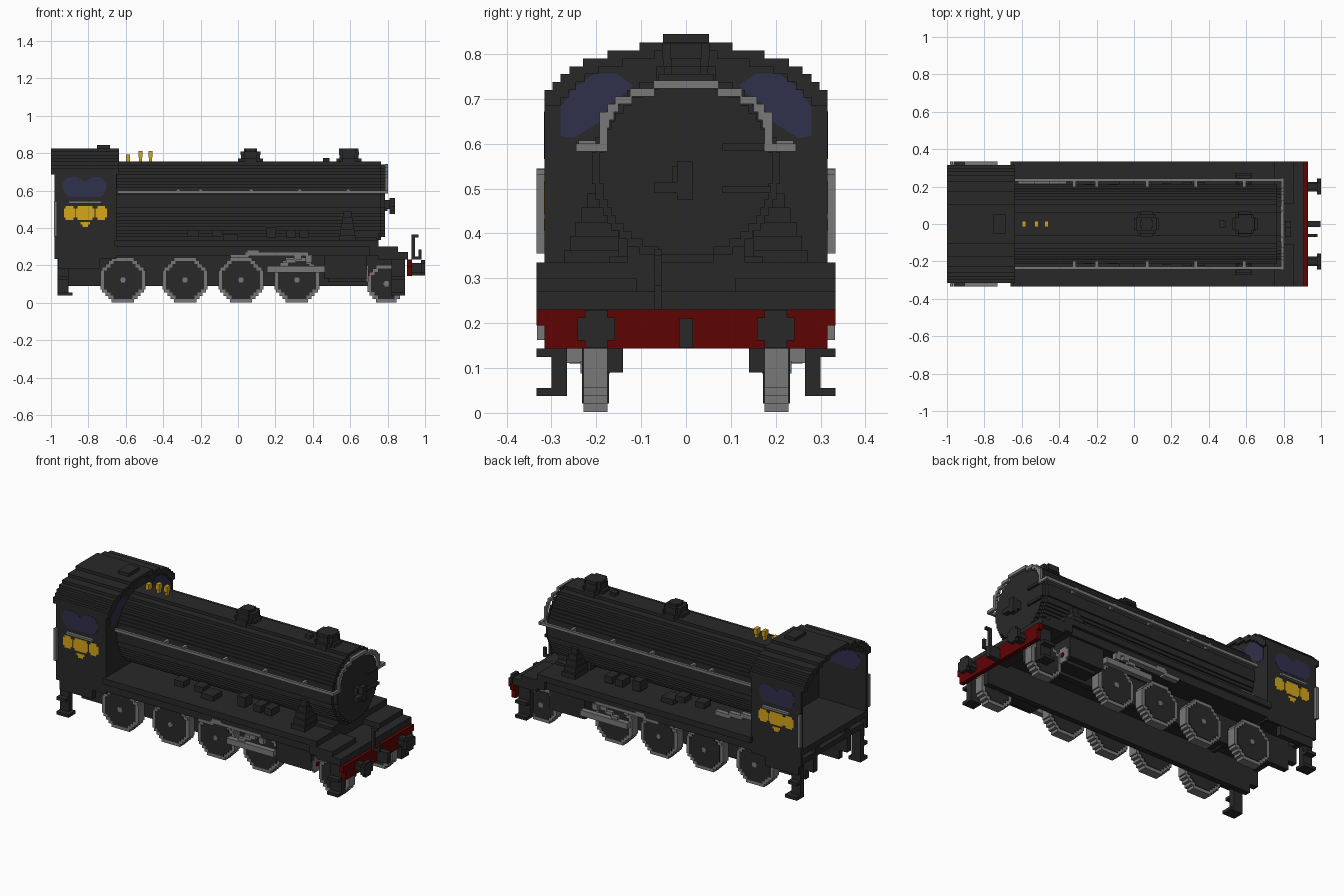
import bpy, bmesh, math

cube = bpy.data.objects.get("Cube")
if cube:
    bpy.data.objects.remove(cube, do_unlink=True)

V = 0.0175  # block size of the stepped surfaces


def material(name, r, g, b):
    m = bpy.data.materials.new(name)
    m.use_nodes = True
    m.diffuse_color = (r, g, b, 1)
    m.node_tree.nodes["Principled BSDF"].inputs["Base Color"].default_value = (r, g, b, 1)
    return m


BLACK = material("charcoal black", 0.022, 0.022, 0.022)
GREY = material("steel grey", 0.19, 0.19, 0.19)
RED = material("dark red", 0.115, 0.001, 0.001)
YELLOW = material("golden yellow", 0.66, 0.385, 0.01)
GLASS = material("dusk blue glass", 0.03, 0.029, 0.072)


def finish(name, bm, mat):
    bmesh.ops.recalc_face_normals(bm, faces=bm.faces)
    me = bpy.data.meshes.new(name)
    bm.to_mesh(me)
    bm.free()
    me.materials.append(mat)
    ob = bpy.data.objects.new(name, me)
    bpy.context.collection.objects.link(ob)
    return ob


def boxes(name, mat, items, both=False):
    """Boxes given as (x0, x1, y0, y1, z0, z1); both adds the mirrored side."""
    bm = bmesh.new()
    items = list(items)
    if both:
        items += [(a, b, -d, -c, e, f) for a, b, c, d, e, f in items]
    for x0, x1, y0, y1, z0, z1 in items:
        vs = bmesh.ops.create_cube(bm, size=1)["verts"]
        for v in vs:
            v.co = ((x0 + x1) / 2 + v.co.x * (x1 - x0),
                    (y0 + y1) / 2 + v.co.y * (y1 - y0),
                    (z0 + z1) / 2 + v.co.z * (z1 - z0))
    return finish(name, bm, mat)


def prism(name, mat, axis, spans, outlines):
    """Extrude each flat outline along the axis over each (start, end) span."""
    place = {"x": lambda a, u, w: (a, u, w), "y": lambda a, u, w: (u, a, w),
             "z": lambda a, u, w: (u, w, a)}[axis]
    bm = bmesh.new()
    for a0, a1 in spans:
        for pts in outlines:
            lo = [bm.verts.new(place(a0, u, w)) for u, w in pts]
            hi = [bm.verts.new(place(a1, u, w)) for u, w in pts]
            bm.faces.new(lo)
            bm.faces.new(hi)
            for i in range(len(pts)):
                j = (i + 1) % len(pts)
                bm.faces.new((lo[i], lo[j], hi[j], hi[i]))
    return finish(name, bm, mat)


def steps(rows, cu=0.0):
    """Stepped symmetric outline from rows of (bottom, top, half width)."""
    right = [p for w0, w1, h in rows for p in ((cu + h, w0), (cu + h, w1))]
    return right + [(2 * cu - u, w) for u, w in reversed(right)]


def disc(cu, cw, r, octagon=False):
    """Stepped round or octagonal outline."""
    n = max(4, round(2 * r / V))
    s = 2 * r / n
    rows = []
    for i in range(n):
        d = abs(-r + (i + 0.5) * s)
        h = min(r, r * 1.42 - d) if octagon else math.sqrt(r * r - d * d)
        rows.append((cw - r + i * s, cw - r + (i + 1) * s, max(1, round(2 * h / s)) * s / 2))
    return steps(rows, cu)


# Boiler and smokebox
prism("boiler", BLACK, "x", [(-0.66, 0.765)], [disc(0, 0.545, 0.21)])
prism("smokebox_front", BLACK, "x", [(0.765, 0.787)], [disc(0, 0.545, 0.193)])
boxes("smokebox_door_fittings", BLACK, [
    (0.787, 0.80, 0.08, 0.19, 0.585, 0.60), (0.787, 0.80, 0.08, 0.19, 0.49, 0.505),
    (0.787, 0.81, -0.03, 0.015, 0.50, 0.55), (0.81, 0.84, -0.02, 0.015, 0.475, 0.56),
    (0.81, 0.84, -0.07, -0.02, 0.49, 0.515)])
boxes("smokebox_saddle", BLACK, [(0.54, 0.75, -0.13, 0.13, 0.28, 0.38),
                                 (0.56, 0.74, -0.17, 0.17, 0.28, 0.35)])

# Chimney, dome and small valve
for label, x, top in (("dome", 0.067, 0.035), ("chimney", 0.593, 0.052)):
    for k, (z0, z1, r) in enumerate([(0.735, 0.772, 0.066), (0.772, 0.79, 0.05),
                                     (0.79, 0.808, 0.054), (0.808, 0.824, top)]):
        prism(f"{label}_tier_{k + 1}", BLACK, "z", [(z0, z1)], [disc(x, 0, r, True)])
boxes("top_valve", BLACK, [(0.455, 0.49, -0.018, 0.018, 0.75, 0.775)])

# Whistles
boxes("whistles", YELLOW, [b for x, top in ((-0.588, 0.792), (-0.521, 0.81), (-0.468, 0.81)) for b in (
    (x - 0.008, x + 0.008, -0.01, 0.01, 0.75, top),
    (x - 0.011, x + 0.011, -0.017, 0.017, top - 0.033, top))])

# Handrails along the boiler and arched over the smokebox
boxes("boiler_handrails", GREY, [(-0.645, 0.80, 0.228, 0.243, 0.583, 0.60)], True)
boxes("handrail_brackets", GREY, [(x - 0.009, x + 0.009, 0.20, 0.24, 0.583, 0.607)
                                  for x in (-0.32, -0.2, 0.07, 0.33, 0.59)], True)
arch = [0.245, 0.193, 0.193, 0.193, 0.193, 0.175, 0.158, 0.125, 0.072]
arch_inner = [0.175, 0.175, 0.175, 0.17, 0.16, 0.15, 0.12, 0.07, 0.0]
boxes("smokebox_handrail_arch", GREY, [
    (0.787, 0.802, a, b, 0.583 + i * V, 0.583 + (i + 1) * V)
    for i, (a, b) in enumerate(zip(arch_inner, arch))], True)

# Running boards and front deck
boxes("running_board", BLACK, [(-0.66, 0.70, -0.333, 0.333, 0.30, 0.335),
                               (-0.66, 0.75, -0.315, 0.315, 0.25, 0.30)])
boxes("front_deck", BLACK, [(0.70, 0.75, -0.333, 0.333, 0.25, 0.335),
                            (0.75, 0.91, -0.333, 0.333, 0.23, 0.27),
                            (0.75, 0.855, 0.11, 0.333, 0.26, 0.30),
                            (0.75, 0.855, -0.333, -0.11, 0.26, 0.30)])

# Steam pipes and fittings beside the boiler
boxes("steam_pipes", BLACK, [(0.54 + 0.006 * i, 0.63 - 0.006 * i, 0.15, 0.272 - 0.013 * i,
                              0.33 + 0.032 * i, 0.362 + 0.032 * i) for i in range(5)], True)
boxes("side_fittings", BLACK, [(-0.27, -0.21, 0.15, 0.215, 0.352, 0.387),
                               (-0.14, -0.08, 0.15, 0.215, 0.352, 0.387),
                               (-0.08, 0.0, 0.15, 0.235, 0.335, 0.365),
                               (0.15, 0.20, 0.15, 0.22, 0.345, 0.405),
                               (0.26, 0.31, 0.15, 0.225, 0.345, 0.385),
                               (0.33, 0.38, 0.15, 0.225, 0.345, 0.385)], True)
boxes("side_pipe", GREY, [(-0.62, -0.53, 0.215, 0.242, 0.385, 0.41),
                          (-0.54, -0.45, 0.215, 0.242, 0.37, 0.395),
                          (-0.46, -0.36, 0.215, 0.242, 0.355, 0.38)])

# Frame: two side plates, open between
boxes("frame_plates", BLACK, [(-0.91, 0.88, 0.14, 0.175, 0.09, 0.26)], True)

# Wheels: rims, dark discs and hubs
axles = [(-0.615, 0.12), (-0.283, 0.12), (0.016, 0.12), (0.315, 0.12), (0.793, 0.1)]
for k, (x, r) in enumerate(axles):
    z = r + 0.002
    for label, mat, rad, grow in (("rim", GREY, r, 0), ("disc", BLACK, r - 0.019, 0.003),
                                  ("hub", GREY, 0.014, 0.006)):
        y0, y1 = 0.175 - grow, 0.229 + grow
        prism(f"wheel_{label}_{k + 1}", mat, "y", [(y0, y1), (-y1, -y0)],
              [disc(x, z, rad, True)])

# Cylinders with their front covers, and rods
boxes("cylinders", BLACK, [(0.46, 0.69, 0.17, 0.30, 0.13, 0.26),
                           (0.48, 0.69, 0.17, 0.26, 0.11, 0.14)], True)
for label, mat, x1, r in (("cover", GREY, 0.697, 0.044), ("boss", RED, 0.702, 0.012)):
    prism(f"cylinder_{label}", mat, "x", [(0.685, x1)],
          [disc(s * 0.248, 0.155, r, True) for s in (-1, 1)])
boxes("rods", GREY, [(0.155, 0.465, 0.30, 0.332, 0.163, 0.197),
                     (0.04, 0.375, 0.285, 0.318, 0.25, 0.268),
                     (-0.04, 0.06, 0.285, 0.318, 0.238, 0.256),
                     (0.05, 0.11, 0.285, 0.318, 0.262, 0.28),
                     (0.225, 0.27, 0.30, 0.322, 0.195, 0.215),
                     (0.26, 0.31, 0.30, 0.322, 0.213, 0.232),
                     (0.30, 0.34, 0.30, 0.322, 0.228, 0.252),
                     (0.36, 0.395, 0.295, 0.322, 0.215, 0.252)], True)

# Hanging steps
boxes("steps", BLACK, [b for x0, x1, foot in ((-0.965, -0.905, -0.885), (0.82, 0.893, 0.893)) for b in (
    (x0, x1, 0.265, 0.30, 0.04, 0.26), (x0, foot, 0.265, 0.333, 0.038, 0.056),
    (x0, x1, 0.265, 0.333, 0.125, 0.143))], True)

# Bumper beam, buffers, coupling and lamp iron
boxes("bumper_beam", RED, [(0.903, 0.929, -0.333, 0.333, 0.195, 0.23),
                           (0.903, 0.929, -0.315, 0.315, 0.143, 0.195)])
for s in (-1, 1):
    prism("buffer_stem", BLACK, "x", [(0.928, 0.98)], [disc(0.2 * s, 0.187, 0.025, True)])
    prism("buffer_head", BLACK, "x", [(0.978, 1.0)], [disc(0.2 * s, 0.187, 0.042, True)])
boxes("coupling", BLACK, [(0.928, 0.998, -0.016, 0.016, 0.145, 0.21)])
boxes("lamp_iron", BLACK, [(0.928, 0.945, -0.07, -0.054, 0.23, 0.365),
                           (0.945, 0.965, -0.07, -0.054, 0.35, 0.365),
                           (0.945, 0.982, -0.07, -0.054, 0.23, 0.246),
                           (0.965, 0.982, -0.07, -0.054, 0.23, 0.285)])

# Cab: side walls with lower skirt, floor, rear beam, front wall and stepped roof
boxes("cab_sides", BLACK, [(-0.98, -0.65, 0.298, 0.315, 0.235, 0.72),
                           (-0.96, -0.74, 0.28, 0.312, 0.18, 0.24)], True)
boxes("cab_floor", BLACK, [(-0.98, -0.65, -0.31, 0.31, 0.30, 0.335)])
boxes("rear_beam", BLACK, [(-0.965, -0.93, -0.30, 0.30, 0.235, 0.265)])
boxes("rear_posts", BLACK, [(-0.965, -0.93, 0.12, 0.16, 0.26, 0.305),
                            (-0.965, -0.90, 0.14, 0.175, 0.145, 0.24)], True)
half = [0.315, 0.315, 0.297, 0.28, 0.26, 0.23, 0.175, 0.104]
levels = [(0.685 + i * V, 0.7025 + i * V, h) for i, h in enumerate(half)]
prism("cab_front_wall", BLACK, "x", [(-0.668, -0.65)], [steps([(0.24, 0.685, 0.315)] + levels)])
boxes("cab_roof", BLACK, [(-1.0, -0.637, max(0, h2 - 0.035), h, z0, z1) for (z0, z1, h), h2 in
                          zip(levels, half[1:] + [0])], True)
boxes("roof_hatch", BLACK, [(-0.755, -0.685, -0.051, 0.051, 0.82, 0.844)])

# Cab windows
pane = [(0.28, 0.617), (0.28, 0.68), (0.25, 0.725), (0.205, 0.756), (0.155, 0.756),
        (0.118, 0.73), (0.13, 0.715), (0.17, 0.69), (0.19, 0.65), (0.25, 0.613)]
prism("front_windows", GLASS, "x", [(-0.670, -0.648)], [pane, [(-u, w) for u, w in pane]])
lobe = [(0, 0.566), (0.085, 0.566), (0.105, 0.585), (0.117, 0.61), (0.117, 0.64),
        (0.10, 0.663), (0.08, 0.672), (0.045, 0.672), (0.018, 0.66), (0, 0.645)]
side_pane = [(-0.82 + u, w) for u, w in lobe] + [(-0.82 - u, w) for u, w in lobe[-2:0:-1]]
prism("side_windows", GLASS, "y", [(0.296, 0.3165), (-0.3165, -0.296)], [side_pane])

# Cab trim: ledges, grab rails and yellow side panels
boxes("window_ledges", GREY, [(-0.905, -0.73, 0.31, 0.333, 0.53, 0.543)], True)
boxes("grab_rails", GREY, [(-0.985, -0.968, 0.312, 0.333, 0.355, 0.545)], True)
panels = [steps([(0.443, 0.455, w - 0.01), (0.455, 0.504, w), (0.504, 0.517, w - 0.01)], x)
          for x, w in ((-0.90, 0.031), (-0.817, 0.050), (-0.731, 0.031))]
panels.append(steps([(0.405, 0.418, 0.015), (0.418, 0.432, 0.025)], -0.817))
prism("side_panels", YELLOW, "y", [(0.314, 0.3165), (-0.3165, -0.314)], panels)
